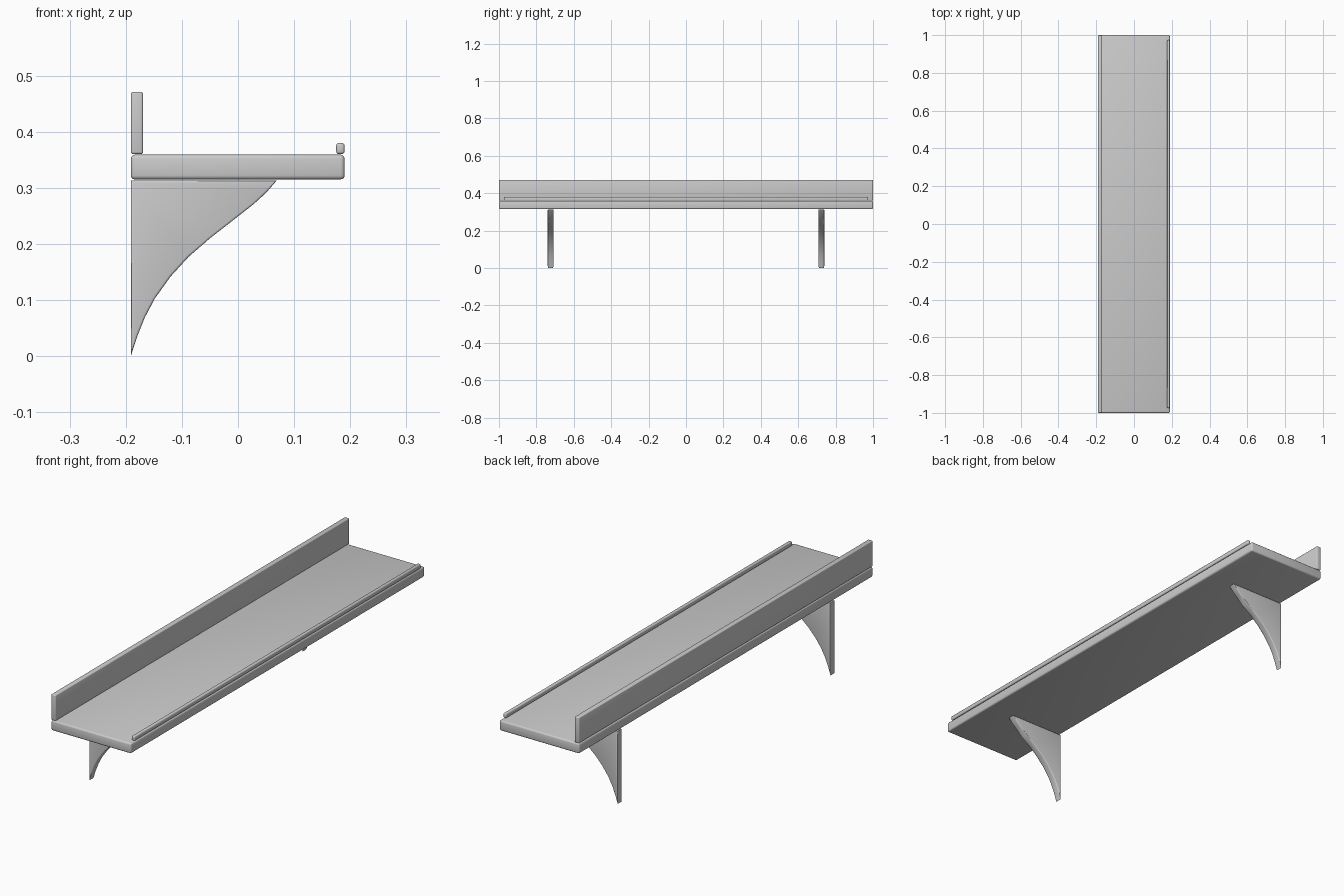
import bpy, bmesh, math

cube = bpy.data.objects.get("Cube")
if cube:
    bpy.data.objects.remove(cube, do_unlink=True)

# Single grey finish
grey = bpy.data.materials.new("plain_grey")
grey.use_nodes = True
colour = (0.6, 0.6, 0.6, 1)
grey.diffuse_color = colour
grey.node_tree.nodes["Principled BSDF"].inputs["Base Color"].default_value = colour


def finish(name, bm):
    bmesh.ops.recalc_face_normals(bm, faces=bm.faces)
    mesh = bpy.data.meshes.new(name)
    bm.to_mesh(mesh)
    bm.free()
    mesh.materials.append(grey)
    obj = bpy.data.objects.new(name, mesh)
    bpy.context.collection.objects.link(obj)
    bpy.ops.object.select_all(action="DESELECT")
    obj.select_set(True)
    bpy.context.view_layer.objects.active = obj
    bpy.ops.object.shade_smooth_by_angle(angle=math.radians(40))
    return obj


def board(name, x0, x1, half_length, z0, z1, radius):
    """Rounded plank running along y."""
    bm = bmesh.new()
    bmesh.ops.create_cube(bm, size=1)
    for v in bm.verts:
        v.co.x = x0 if v.co.x < 0 else x1
        v.co.y = math.copysign(half_length, v.co.y)
        v.co.z = z0 if v.co.z < 0 else z1
    bmesh.ops.bevel(bm, geom=bm.edges[:], offset=radius, segments=3,
                    profile=0.5, affect="EDGES")
    return finish(name, bm)


# Curved underside of a bracket, from wall tip to shelf
CURVE = [(-0.191, 0.0), (-0.18, 0.034), (-0.166, 0.069), (-0.148, 0.103),
         (-0.12, 0.142), (-0.088, 0.177), (-0.05, 0.21), (0.0, 0.249),
         (0.028, 0.271), (0.05, 0.291), (0.069, 0.313)]


def bracket(name, y, thickness=0.032):
    bm = bmesh.new()
    outline = CURVE + [(-0.191, 0.313)]
    face = bm.faces.new([bm.verts.new((x, y - thickness / 2, z)) for x, z in outline])
    made = bmesh.ops.extrude_face_region(bm, geom=[face])["geom"]
    for v in made:
        if isinstance(v, bmesh.types.BMVert):
            v.co.y += thickness
    # Round the rims of both side faces
    rims = [e for e in bm.edges if abs(e.verts[0].co.y - e.verts[1].co.y) < 1e-5]
    bmesh.ops.bevel(bm, geom=rims, offset=0.004, segments=3, profile=0.5,
                    affect="EDGES", clamp_overlap=False)
    return finish(name, bm)


board("shelf", -0.191, 0.19, 1.0, 0.315, 0.359, 0.007)
board("back_board", -0.191, -0.169, 1.0, 0.36, 0.471, 0.004)
board("front_rail", 0.175, 0.19, 0.974, 0.36, 0.38, 0.005)
for side, y in (("front", -0.724), ("rear", 0.724)):
    bracket(side + "_bracket", y)
